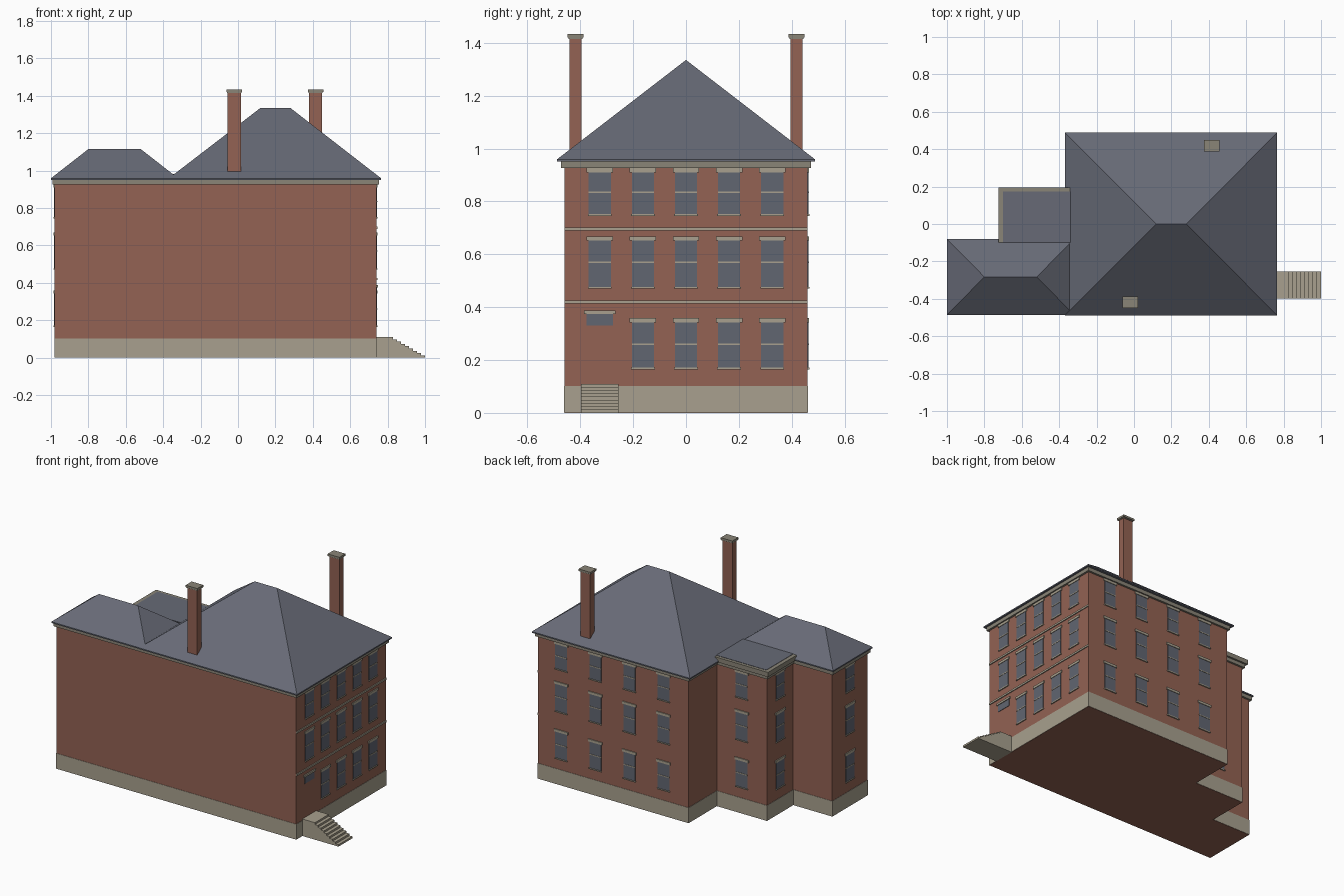
import bpy
import bmesh
from mathutils import Matrix, Vector

cube = bpy.data.objects.get("Cube")
if cube:
    bpy.data.objects.remove(cube, do_unlink=True)


def linear(c):
    c /= 255
    return c / 12.92 if c <= 0.04045 else ((c + 0.055) / 1.055) ** 2.4


def material(name, *rgb):
    mat = bpy.data.materials.new(name)
    mat.use_nodes = True
    col = [linear(c) for c in rgb] + [1]
    mat.diffuse_color = col
    node = next(n for n in mat.node_tree.nodes if n.type == 'BSDF_PRINCIPLED')
    node.inputs["Base Color"].default_value = col
    return mat


BRICK = material("brick", 147, 98, 83)
STONE = material("pale_stone", 168, 160, 142)
TRIM = material("grey_stone", 138, 133, 119)
SLATE = material("slate", 103, 106, 118)
GLASS = material("window_glass", 97, 102, 113)


def finish(name, bm, mat):
    bmesh.ops.recalc_face_normals(bm, faces=bm.faces)
    mesh = bpy.data.meshes.new(name)
    bm.to_mesh(mesh)
    bm.free()
    mesh.materials.append(mat)
    obj = bpy.data.objects.new(name, mesh)
    bpy.context.collection.objects.link(obj)
    return obj


def add_box(bm, lo, hi):
    lo, hi = Vector(lo), Vector(hi)
    size = Matrix.Diagonal((*(hi - lo), 1))
    bmesh.ops.create_cube(bm, size=1, matrix=Matrix.Translation((lo + hi) / 2) @ size)


def box(name, lo, hi, mat):
    bm = bmesh.new()
    add_box(bm, lo, hi)
    return finish(name, bm, mat)


def prism(name, points, along, mat):
    """Extrude a closed outline of 3D points along a vector."""
    bm = bmesh.new()
    face = bm.faces.new([bm.verts.new(p) for p in points])
    ext = bmesh.ops.extrude_face_region(bm, geom=[face])
    moved = [v for v in ext["geom"] if isinstance(v, bmesh.types.BMVert)]
    bmesh.ops.translate(bm, vec=along, verts=moved)
    return finish(name, bm, mat)


# Building footprint: main block, infill bay and side wing
X_WING, X_BAY, X_MAIN, X_END = -0.98, -0.70, -0.34, 0.74
Y_FRONT, Y_WING, Y_BAY, Y_BACK = -0.46, -0.10, 0.17, 0.46


def footprint(d, z):
    plan = [(X_WING - d, Y_FRONT - d), (X_END + d, Y_FRONT - d),
            (X_END + d, Y_BACK + d), (X_MAIN - d, Y_BACK + d),
            (X_MAIN - d, Y_BAY + d), (X_BAY - d, Y_BAY + d),
            (X_BAY - d, Y_WING + d), (X_WING - d, Y_WING + d)]
    return [(x, y, z) for x, y in plan]


EAVE = 0.955
prism("brick_walls", footprint(0, 0), (0, 0, EAVE - 0.01), BRICK)
prism("stone_base", footprint(0.002, 0.001), (0, 0, 0.1), STONE)
prism("cornice", footprint(0.013, 0.927), (0, 0, EAVE - 0.927), TRIM)


# Hipped roofs with a thin eave edge
def hip_roof(name, x0, x1, y0, y1, ridge0, ridge1, top):
    bm = bmesh.new()
    plan = [(x0, y0), (x1, y0), (x1, y1), (x0, y1)]
    low = [bm.verts.new((x, y, EAVE - 0.004)) for x, y in plan]
    rim = [bm.verts.new((x, y, EAVE + 0.004)) for x, y in plan]
    a, b = [bm.verts.new((x, (y0 + y1) / 2, top)) for x in (ridge0, ridge1)]
    bm.faces.new(low)
    for i in range(4):
        j = (i + 1) % 4
        bm.faces.new((low[i], low[j], rim[j], rim[i]))
    bm.faces.new((rim[0], rim[1], b, a))
    bm.faces.new((rim[1], rim[2], b))
    bm.faces.new((rim[2], rim[3], a, b))
    bm.faces.new((rim[3], rim[0], a))
    return finish(name, bm, SLATE)


hip_roof("main_roof", -0.37, 0.765, -0.488, 0.488, 0.12, 0.28, 1.335)
hip_roof("wing_roof", -1.0, -0.32, -0.486, -0.08, -0.8, -0.52, 1.115)

# Flat roof of the bay, with a projecting stone rim
box("bay_cornice", (X_BAY - 0.025, Y_WING, 0.95), (X_MAIN, Y_BAY + 0.025, 0.98), TRIM)
box("bay_roof", (X_BAY, Y_WING, 0.975), (X_MAIN, Y_BAY + 0.005, 0.982), SLATE)

# Chimneys with stepped caps
for side, x, y in (("front", -0.02, -0.418), ("back", 0.415, 0.418)):
    for part, w, d, z0, z1, mat in (("chimney", 0.035, 0.022, 0.9, 1.42, BRICK),
                                    ("chimney_cap_lower", 0.038, 0.026, 1.415, 1.422, TRIM),
                                    ("chimney_cap", 0.042, 0.031, 1.42, 1.433, TRIM)):
        box(f"{side}_{part}", (x - w, y - d, z0), (x + w, y + d, z1), mat)

# Windows: thin plates on the walls, gathered by part
glass, stone = bmesh.new(), bmesh.new()


def plate(bm, wall, u, half, z0, z1, depth):
    axis, sign, pos = wall
    a, b = sorted((pos - sign * 0.002, pos + sign * depth))
    if axis == "x":
        add_box(bm, (a, u - half, z0), (b, u + half, z1))
    else:
        add_box(bm, (u - half, a, z0), (u + half, b, z1))


ROWS = [(0.17, 0.342, 0.26), (0.475, 0.652, 0.57), (0.75, 0.91, 0.835)]


def window(wall, u, row):
    z0, z1, mid = ROWS[row]
    plate(glass, wall, u, 0.042, z0, z1, 0.003)
    plate(stone, wall, u, 0.042, mid - 0.003, mid + 0.003, 0.005)
    plate(stone, wall, u, 0.045, z0 - 0.005, z0 + 0.002, 0.007)
    plate(stone, wall, u, 0.05, z1, z1 + 0.016, 0.006)


ENTRANCE = ("x", 1, X_END)
WALLS = [(ENTRANCE, [-0.326, -0.163, 0, 0.163, 0.326]),
         (("y", 1, Y_BACK), [0.573, 0.328, 0.083, -0.162]),
         (("y", 1, Y_BAY), [-0.52]),
         (("x", -1, X_BAY), [0.035]),
         (("x", -1, X_WING), [-0.28])]
for wall, columns in WALLS:
    for i, u in enumerate(columns):
        for row in range(3):
            if not (wall is ENTRANCE and i == 0 and row == 0):
                window(wall, u, row)

# Transom light and lintel over the entrance, string courses on that wall
plate(glass, ENTRANCE, -0.326, 0.05, 0.33, 0.375, 0.003)
plate(stone, ENTRANCE, -0.326, 0.06, 0.375, 0.388, 0.008)
for z in (0.42, 0.695):
    plate(stone, ENTRANCE, 0, Y_BACK, z - 0.006, z + 0.006, 0.006)
finish("window_panes", glass, GLASS)
finish("window_stonework", stone, STONE)

# Entrance steps: a landing and a stepped flight
STEPS, START, TOP = 8, 0.83, 0.11
run, rise = (1 - START) / STEPS, TOP / (STEPS + 1)
profile = [(X_END, 0), (X_END, TOP), (START, TOP)]
for i in range(STEPS):
    z = TOP - rise * (i + 1)
    profile += [(START + run * i, z), (START + run * (i + 1), z)]
profile.append((1, 0))
prism("entrance_steps", [(x, -0.397, z) for x, z in profile], (0, 0.142, 0), STONE)
